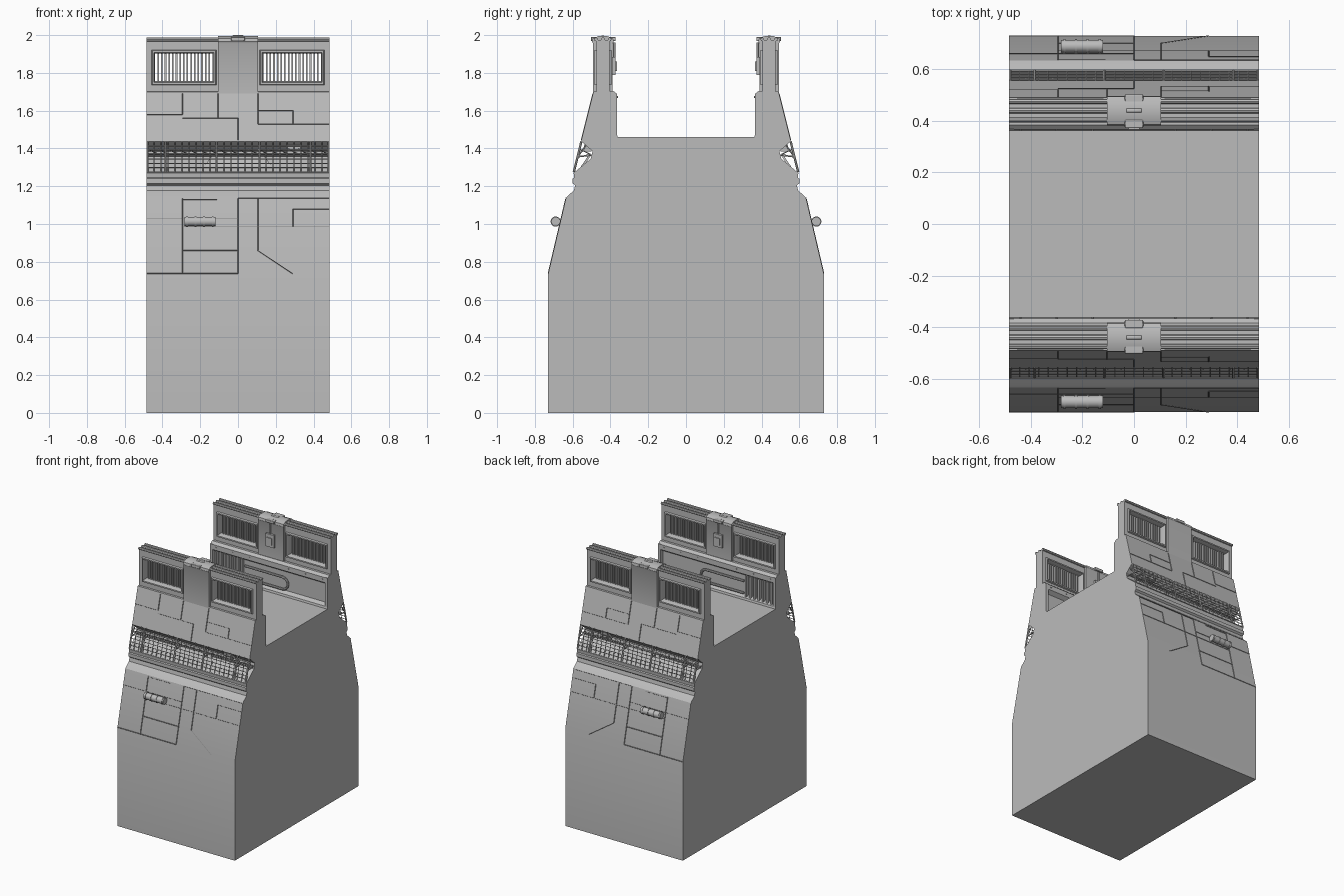
import bpy, bmesh, math
from mathutils import Vector

if "Cube" in bpy.data.objects:
    bpy.data.objects.remove(bpy.data.objects["Cube"])

W = 0.485  # half width


def material(name, v):
    m = bpy.data.materials.new(name)
    m.diffuse_color = (v, v, v, 1)
    m.use_nodes = True
    m.node_tree.nodes["Principled BSDF"].inputs["Base Color"].default_value = m.diffuse_color
    return m


GREY = material("concrete grey", 0.5)
DARK = material("seam grey", 0.22)


def finish(name, bm, mat=GREY, mirror_x=False, mirror_y=True):
    bmesh.ops.recalc_face_normals(bm, faces=bm.faces[:])
    me = bpy.data.meshes.new(name)
    bm.to_mesh(me)
    bm.free()
    me.materials.append(mat)
    for p in me.polygons:
        p.use_smooth = True
    me.set_sharp_from_angle(angle=math.radians(30))
    ob = bpy.data.objects.new(name, me)
    bpy.context.collection.objects.link(ob)
    if mirror_x or mirror_y:
        mod = ob.modifiers.new("mirror", 'MIRROR')
        mod.use_axis = (mirror_x, mirror_y, False)
        mod.use_mirror_merge = False
    return ob


def prism(bm, pts, vec):
    f = bm.faces.new([bm.verts.new(p) for p in pts])
    r = bmesh.ops.extrude_face_region(bm, geom=[f], use_keep_orig=True)
    bmesh.ops.translate(bm, vec=vec, verts=[v for v in r["geom"] if isinstance(v, bmesh.types.BMVert)])


def slab(bm, yz, x0, x1):
    prism(bm, [(x0, y, z) for y, z in yz], (x1 - x0, 0, 0))


def box(bm, x0, x1, y0, y1, z0, z1):
    slab(bm, [(y0, z0), (y1, z0), (y1, z1), (y0, z1)], x0, x1)


def beam(bm, p, q, r, n=6):
    p, q = Vector(p), Vector(q)
    d = q - p
    m = d.to_track_quat('Z', 'Y').to_matrix().to_4x4()
    m.translation = (p + q) / 2
    bmesh.ops.create_cone(bm, cap_ends=True, segments=n, radius1=r, radius2=r, depth=d.length, matrix=m)


# main body: one extruded cross-section, with inner wall recesses and outer cage notches
half = [(0.73, 0), (0.73, 0.735), (0.635, 1.14), (0.625, 1.15), (0.593, 1.178), (0.587, 1.205),
        (0.60, 1.215), (0.60, 1.24), (0.592, 1.245), (0.595, 1.27), (0.505, 1.345), (0.495, 1.385),
        (0.555, 1.44), (0.49, 1.70), (0.385, 1.705), (0.366, 1.688), (0.366, 1.65),
        (0.395, 1.63), (0.395, 1.49), (0.366, 1.475), (0.362, 1.46)]
bm = bmesh.new()
slab(bm, half + [(-y, z) for y, z in reversed(half)], -W, W)
finish("main_body", bm, mirror_y=False)

# inner recess: end walls, vertical ribs, rivets and looped pipe
bm = bmesh.new()
box(bm, W - 0.02, W, 0.365, 0.41, 1.46, 1.69)
finish("recess_end_wall", bm, mirror_x=True)
bm = bmesh.new()
for i in range(7):
    x = -0.45 + i * 0.035
    box(bm, x, x + 0.014, 0.372, 0.40, 1.48, 1.64)
finish("recess_ribs", bm)
bm = bmesh.new()
path = [(-0.21, 1.59), (0.10, 1.59)]
path += [(0.10 + 0.045 * math.sin(a), 1.545 + 0.045 * math.cos(a))
         for a in [math.pi * k / 6 for k in range(1, 6)]]
path += [(0.10, 1.50), (-0.21, 1.50)]
for a, b in zip(path, path[1:]):
    beam(bm, (a[0], 0.382, a[1]), (b[0], 0.382, b[1]), 0.009, 8)
finish("recess_pipe", bm)
bm = bmesh.new()
for x in (0.16, 0.30, 0.44):
    beam(bm, (x, 0.361, 1.672), (x, 0.37, 1.672), 0.005)
finish("ledge_rivets", bm, mirror_x=True)

# window walls: one closed loft of rectangles makes panel, raised frame and opening
panel = (0.105, W, 1.70, 1.975)
outer = (0.115, 0.457, 1.735, 1.922)
lip = (0.119, 0.453, 1.739, 1.918)
inner = (0.127, 0.446, 1.749, 1.909)
hole = (0.134, 0.440, 1.756, 1.903)
rings = [(panel, 0.035), (outer, 0.035), (lip, 0.047), (inner, 0.047), (hole, 0.028)]
rings += [(r, -d) for r, d in reversed(rings)]
bm = bmesh.new()
loops = []
for (x0, x1, z0, z1), d in rings:
    loops.append([bm.verts.new((x, 0.44 + d, z)) for x, z in ((x0, z0), (x1, z0), (x1, z1), (x0, z1))])
for i, a in enumerate(loops):
    b = loops[(i + 1) % len(loops)]
    for k in range(4):
        bm.faces.new((a[k], a[(k + 1) % 4], b[(k + 1) % 4], b[k]))
finish("window_wall", bm, mirror_x=True)
bm = bmesh.new()
for i in range(15):
    x = 0.152 + i * 0.0193
    box(bm, x - 0.0042, x + 0.0042, 0.427, 0.453, 1.75, 1.91)
finish("window_bars", bm, mirror_x=True)
bm = bmesh.new()
for y, r in ((0.476, 0.010), (0.44, 0.011), (0.404, 0.010)):
    beam(bm, (0.10, y, 1.977), (W, y, 1.977), r, 8)
finish("top_rails", bm, mirror_x=True)

# central pillar with domed cap, rounded end lights and inner control box
bm = bmesh.new()
slab(bm, [(0.388, 1.69), (0.492, 1.69), (0.492, 1.955), (0.497, 1.965), (0.494, 1.982), (0.465, 1.994),
          (0.415, 1.994), (0.386, 1.982), (0.383, 1.965), (0.388, 1.955)], -0.105, 0.105)
finish("pillar", bm)
bm = bmesh.new()
for y in (0.487, 0.388):
    box(bm, -0.036, 0.036, y - 0.016, y + 0.016, 1.968, 1.99)
beam(bm, (-0.03, 0.44, 1.990), (0.03, 0.44, 1.990), 0.010, 8)
ob = finish("cap_lights", bm)
bev = ob.modifiers.new("bevel", 'BEVEL')
bev.width = 0.006
bev.segments = 2
bm = bmesh.new()
box(bm, -0.035, 0.035, 0.372, 0.39, 1.79, 1.885)
box(bm, -0.022, 0.022, 0.366, 0.375, 1.81, 1.86)
beam(bm, (0, 0.38, 1.88), (0, 0.38, 1.96), 0.006)
finish("control_box", bm)

# safety cage closing the notch: outer grid, triangular brackets and zigzag braces
LOW, TOP, BACK = (0.594, 1.275), (0.554, 1.437), (0.497, 1.365)


def cage(x, t):
    return (x, LOW[0] + (TOP[0] - LOW[0]) * t, LOW[1] + (TOP[1] - LOW[1]) * t)


bm = bmesh.new()
for i in range(8):
    beam(bm, cage(-W, i / 7), cage(W, i / 7), 0.0026, 4)
for i in range(27):
    x = -W + 0.004 + i * (2 * W - 0.008) / 26
    beam(bm, cage(x, 0), cage(x, 1), 0.0026, 4)
finish("cage_grid", bm)
bm = bmesh.new()
for x in (-0.48, -0.385, -0.115, 0.115, 0.385, 0.48):
    back = (x, *BACK)
    beam(bm, cage(x, 0), cage(x, 1), 0.006)
    beam(bm, cage(x, 0.5), back, 0.004)
    beam(bm, cage(x, 0.5), (x, 0.53, 1.415), 0.004)
finish("cage_brackets", bm)
bm = bmesh.new()
for i in range(18):
    x = -W + 0.01 + i * 0.053
    beam(bm, cage(x, 0.75), (x + 0.05, 0.508, 1.37), 0.003, 4)
beam(bm, (-W, 0.522, 1.365), (W, 0.522, 1.365), 0.007)
finish("cage_braces", bm)
bm = bmesh.new()
prism(bm, [(-0.18, 0.556, 1.305), (0.18, 0.556, 1.305), (0.13, 0.512, 1.37), (-0.13, 0.512, 1.37)],
      (0, -0.008, -0.008))
box(bm, 0.26, 0.33, 0.50, 0.54, 1.385, 1.42)
finish("notch_fittings", bm)


# panel seams lying on the two outer slopes
def slope(x, z):
    if z > 1.3:
        return (x, 0.555 - 0.065 * (z - 1.44) / 0.26, z)
    return (x, 0.73 - 0.095 * (z - 0.735) / 0.405, z)


seams = [(-0.295, 1.13, -0.11, 1.13), (0, 1.138, W, 1.138), (0.29, 1.08, W, 1.08),
         (-W, 1.03, 0, 1.03), (-0.295, 0.985, W, 0.985), (-0.295, 0.86, 0, 0.86),
         (-W, 0.737, 0, 0.737), (-0.295, 1.135, -0.295, 0.737), (0, 1.135, 0, 0.737),
         (0.105, 1.135, 0.105, 0.86), (0.29, 1.08, 0.29, 0.985), (0.105, 0.86, 0.29, 0.737),
         (-W, 1.58, -0.295, 1.58), (-0.295, 1.69, -0.295, 1.58), (-0.295, 1.56, 0, 1.56),
         (-0.105, 1.69, -0.105, 1.56), (0.105, 1.69, 0.105, 1.53), (0, 1.56, 0, 1.445),
         (0.105, 1.53, W, 1.53), (0.29, 1.60, 0.29, 1.53), (0.105, 1.60, 0.29, 1.60)]
bm = bmesh.new()
for x0, z0, x1, z1 in seams:
    beam(bm, slope(x0, z0), slope(x1, z1), 0.0026, 4)
finish("panel_seams", bm, DARK)

# capped drum held on the lower slope by straps
bm = bmesh.new()
beam(bm, (-0.283, 0.69, 1.013), (-0.12, 0.69, 1.013), 0.024, 16)
for x in (-0.27, -0.225, -0.18, -0.133):
    beam(bm, (x - 0.004, 0.69, 1.013), (x + 0.004, 0.69, 1.013), 0.027, 16)
    box(bm, x - 0.005, x + 0.005, 0.65, 0.69, 1.0, 1.025)
finish("side_drum", bm)
